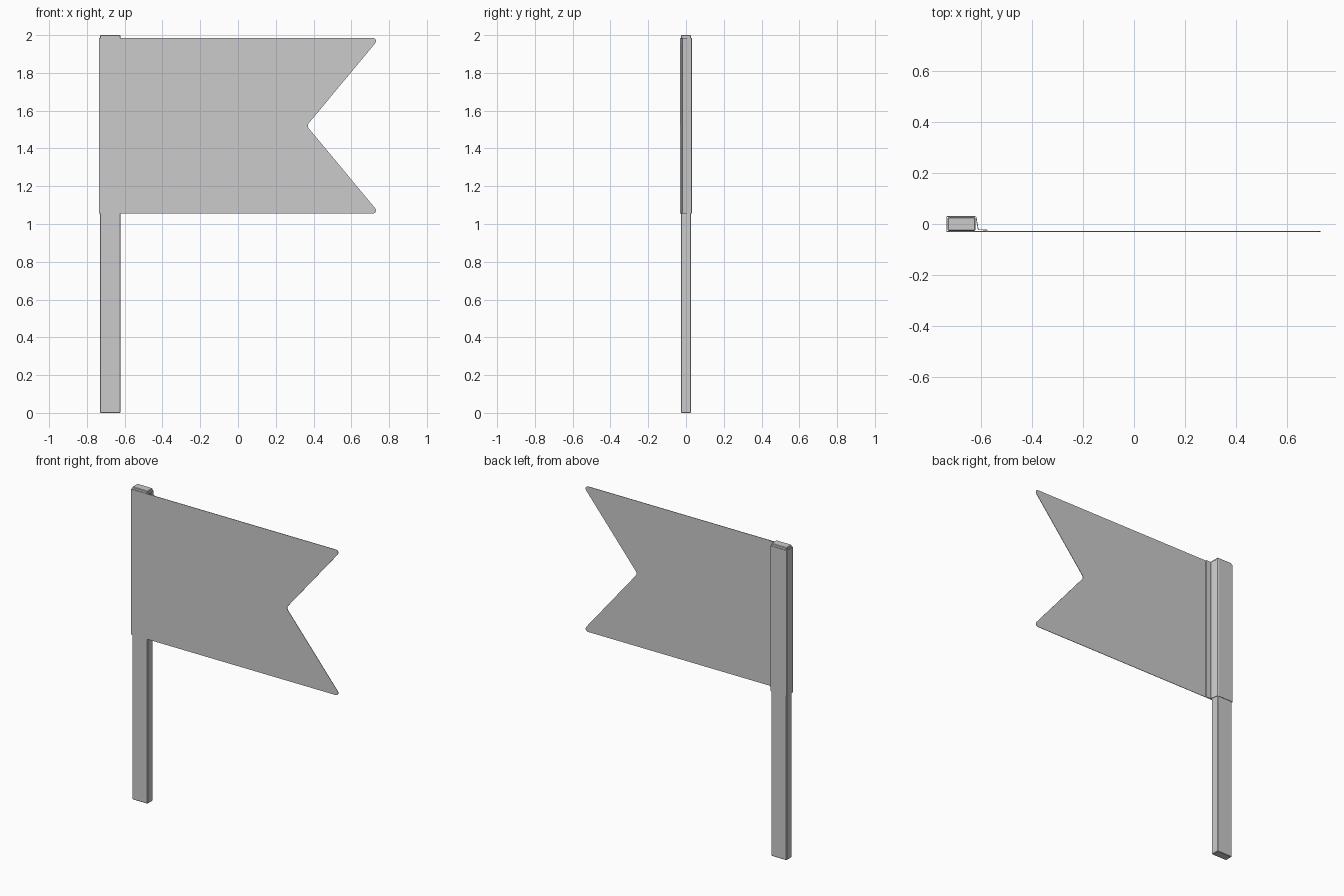
import bpy, bmesh

if "Cube" in bpy.data.objects:
    bpy.data.objects.remove(bpy.data.objects["Cube"])

THICK = 0.003
Z_LOW, Z_HIGH = 1.055, 1.985
Z_MID = (Z_LOW + Z_HIGH) / 2


def make_object(name, bm):
    bmesh.ops.recalc_face_normals(bm, faces=bm.faces)
    mesh = bpy.data.meshes.new(name)
    bm.to_mesh(mesh)
    bm.free()
    obj = bpy.data.objects.new(name, mesh)
    bpy.context.collection.objects.link(obj)
    return obj


def thicken(obj):
    mod = obj.modifiers.new("Thickness", 'SOLIDIFY')
    mod.thickness = THICK
    mod.offset = 0
    mod.use_even_offset = True


# Rectangular pole with slightly softened edges
bm = bmesh.new()
bmesh.ops.create_cube(bm, size=1)
for v in bm.verts:
    v.co.x = -0.676 + v.co.x * 0.109
    v.co.y *= 0.053
    v.co.z = 1.0 + v.co.z * 2.0
pole = make_object("pole", bm)
bev = pole.modifiers.new("Soft edges", 'BEVEL')
bev.width = 0.003
bev.segments = 1

# Swallowtail banner: upper half of the outline, mirrored about the middle
half = [(-0.735, Z_HIGH), (0.715, Z_HIGH), (0.724, 1.982), (0.730, 1.974),
        (0.730, 1.965), (0.725, 1.955), (0.374, 1.533), (0.370, 1.525)]
outline = half + [(x, 2 * Z_MID - z) for x, z in reversed(half)]
bm = bmesh.new()
bm.faces.new([bm.verts.new((x, -0.0295, z)) for x, z in outline])
thicken(make_object("banner", bm))

# Sleeve: the cloth folds round the pole and is sewn to the back of the banner
path = [(-0.731, -0.0295), (-0.7335, -0.027), (-0.7335, 0.027), (-0.731, 0.0295),
        (-0.624, 0.0295), (-0.619, 0.027), (-0.611, -0.019), (-0.607, -0.0225),
        (-0.577, -0.0235), (-0.575, -0.0285)]
bm = bmesh.new()
low = [bm.verts.new((x, y, Z_LOW)) for x, y in path]
high = [bm.verts.new((x, y, Z_HIGH)) for x, y in path]
for i in range(len(path) - 1):
    bm.faces.new((low[i], low[i + 1], high[i + 1], high[i]))
thicken(make_object("sleeve", bm))
